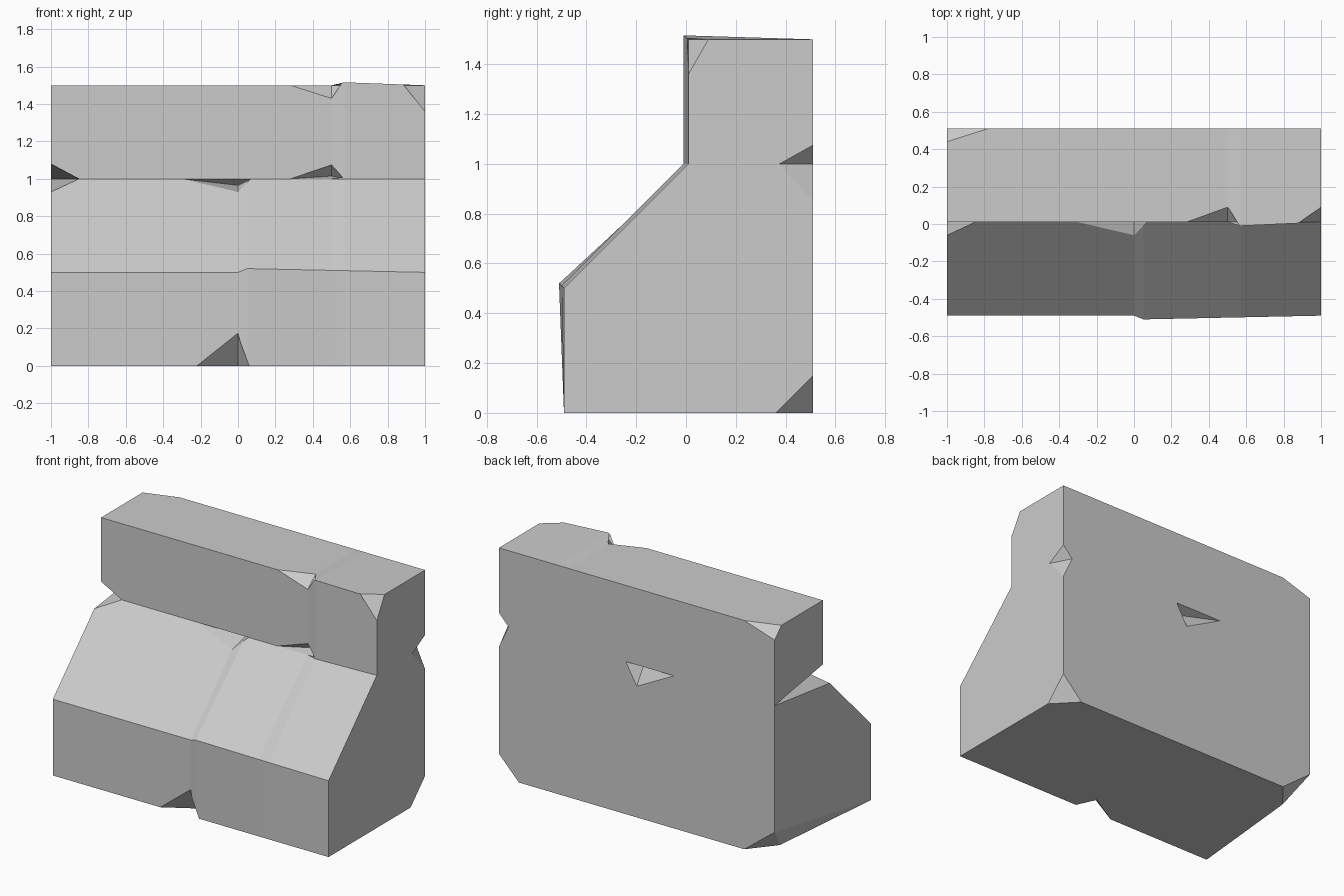
import bpy
import bmesh
from mathutils import Vector

if "Cube" in bpy.data.objects:
    bpy.data.objects.remove(bpy.data.objects["Cube"], do_unlink=True)

GREY = (0.6, 0.6, 0.6, 1)
stone = bpy.data.materials.new("grey stone")
stone.use_nodes = True
stone.diffuse_color = GREY
stone.node_tree.nodes["Principled BSDF"].inputs["Base Color"].default_value = GREY

# Main planes of the block
FRONT, STEP, BACK = -0.49, 0.01, 0.51
LEDGE, SHOULDER, TOP = 0.5, 1, 1.5


def make_object(name, bm):
    bmesh.ops.recalc_face_normals(bm, faces=bm.faces)
    mesh = bpy.data.meshes.new(name)
    bm.to_mesh(mesh)
    bm.free()
    mesh.materials.append(stone)
    obj = bpy.data.objects.new(name, mesh)
    bpy.context.collection.objects.link(obj)
    return obj


def bulge(x, start, peak):
    """Short rise from start to peak, then a long fade to the end."""
    if x <= start:
        return 0
    return 0.02 * min((x - start) / (peak - start), (1 - x) / (1 - peak))


def section(x):
    """Stepped outline with slightly uneven front edges."""
    low, high = bulge(x, 0, 0.05), bulge(x, 0.5, 0.57)
    return [(x, FRONT, 0), (x, FRONT - low, LEDGE + low),
            (x, STEP - high, SHOULDER), (x, STEP - high, TOP + high * 0.8),
            (x, BACK, TOP), (x, BACK, 0)]


# Stepped block, lofted along its length
bm = bmesh.new()
rings = [[bm.verts.new(p) for p in section(x)] for x in (-1, 0, 0.05, 0.5, 0.57, 1)]
for near, far in zip(rings, rings[1:]):
    for i, vert in enumerate(near):
        bm.faces.new((near[i - 1], vert, far[i], far[i - 1]))
bm.faces.new(rings[0])
bm.faces.new(rings[-1])
block = make_object("stepped_stone_block", bm)
bpy.context.view_layer.objects.active = block


def chip(name, points):
    """Cut the convex hull of the points out of the block."""
    bm = bmesh.new()
    bmesh.ops.convex_hull(bm, input=[bm.verts.new(p) for p in points])
    cutter = make_object(name + "_cutter", bm)
    cutter.hide_render = True
    cut = block.modifiers.new(name, "BOOLEAN")
    cut.operation = "DIFFERENCE"
    cut.solver = "EXACT"
    cut.object = cutter
    bpy.ops.object.modifier_apply(modifier=cut.name)
    bpy.data.objects.remove(cutter, do_unlink=True)


def corner_chip(name, corner, reach):
    """Knock off a corner; reach is the signed length along each edge."""
    corner = Vector(corner)
    points = [corner + Vector([r if i == axis else 0 for i, r in enumerate(reach)])
              for axis in range(3)]
    outside = corner - Vector([0.1 if r > 0 else -0.1 for r in reach])
    chip(name, points + [outside])


def edge_notch(name, edge, ends, tip, *offsets):
    """Notch a lengthwise edge; offsets from it are lip, pit and open air."""
    y, z = edge
    points = [(x, y, z) for x in ends]
    points += [(tip, y + dy, z + dz) for dy, dz in offsets]
    chip(name, points)


# Broken corners
corner_chip("top_front_corner", (1, STEP, TOP), (-0.13, 0.08, -0.14))
corner_chip("top_back_corner", (-1, BACK, TOP), (0.22, -0.07, -0.07))
corner_chip("base_back_corner", (1, BACK, 0), (-0.145, -0.15, 0.15))

# Notches along the lengthwise edges and in the back wall
edge_notch("base_notch", (FRONT, 0), (-0.22, 0.06), 0, (0, 0.175), (0.13, 0), (-0.1, -0.1))
edge_notch("slope_notch", (STEP, SHOULDER), (-0.3, 0.07), 0,
           (-0.07, -0.07), (0.07, -0.035), (-0.1, 0.05))
edge_notch("step_notch", (STEP, SHOULDER), (0.28, 0.57), 0.5,
           (0, 0.075), (0.08, 0.015), (-0.1, 0.05))
edge_notch("top_notch", (STEP, TOP), (0.28, 0.57), 0.5, (0, -0.07), (0.08, 0), (-0.1, 0.1))
edge_notch("back_pit", (BACK, SHOULDER), (-0.27, 0.08), 0,
           (0, -0.14), (-0.07, -0.03), (0.1, -0.04))

# Notch in the upright back edge
chip("back_edge_notch", [(1, BACK, SHOULDER + 0.075), (1, BACK, SHOULDER - 0.15),
                         (1, BACK - 0.135, SHOULDER), (0.93, BACK, SHOULDER),
                         (1.1, BACK + 0.1, SHOULDER)])

# Wedge split running back from the step
chip("side_wedge", [(-1, BACK, SHOULDER), (-1, STEP, SHOULDER + 0.08),
                    (-0.85, STEP, SHOULDER), (-1, STEP - 0.07, SHOULDER - 0.07),
                    (-1.2, STEP - 0.1, SHOULDER + 0.02)])

# Long sliver off the base of the side, in two facets
peak, bend = (-1, BACK, 0.17), (-0.92, 0.34, 0)
chip("base_side_long", [peak, bend, (-1, FRONT, 0), (-1.1, BACK + 0.1, -0.1)])
chip("base_side_short", [peak, bend, (-0.78, BACK, 0), (-1.4, BACK + 0.04, -0.1)])
